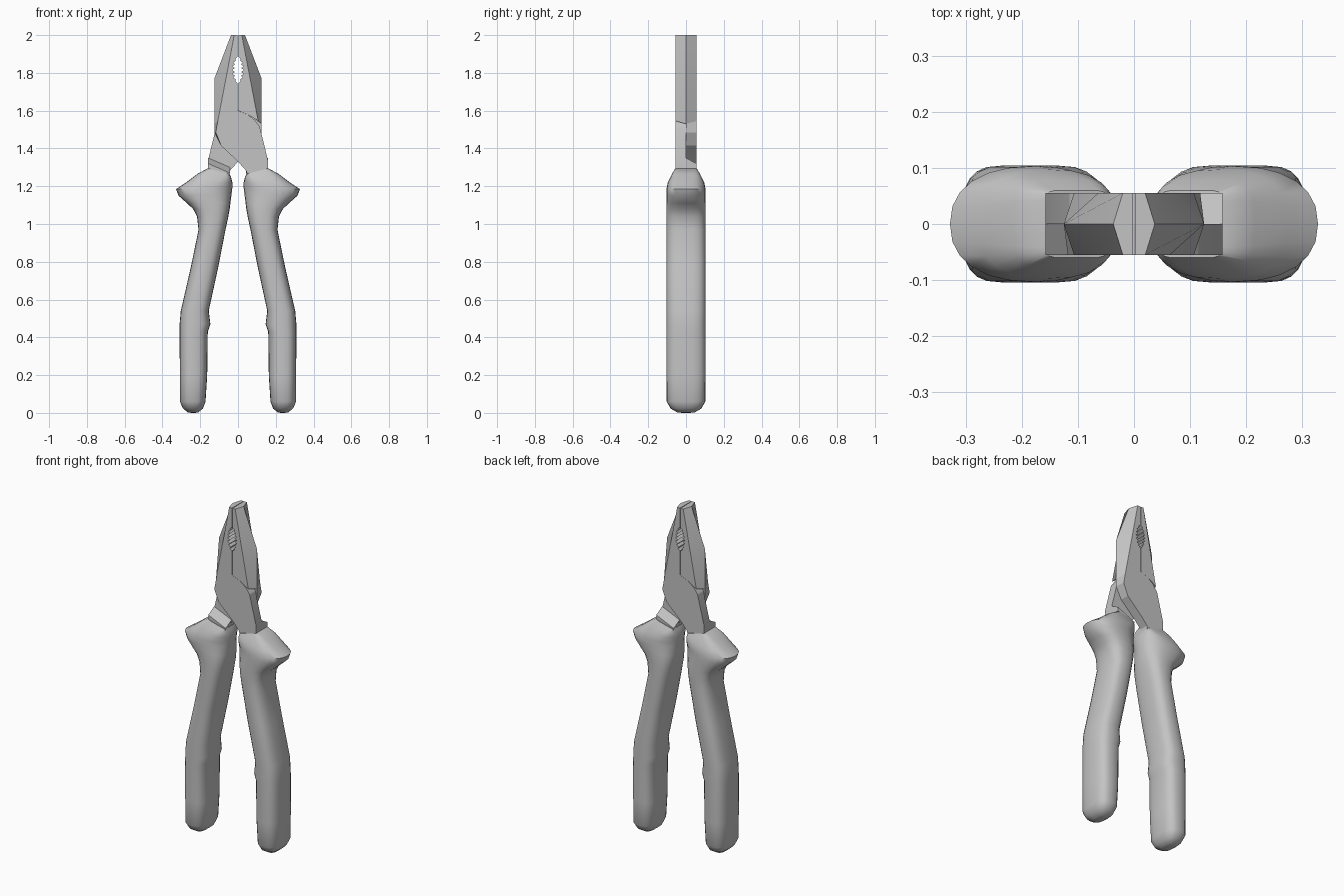
import bpy, bmesh, math

cube = bpy.data.objects.get("Cube")
if cube:
    bpy.data.objects.remove(cube, do_unlink=True)

grey = bpy.data.materials.new("plain_grey")
grey.use_nodes = True
grey.diffuse_color = (0.55, 0.55, 0.55, 1)
grey.node_tree.nodes["Principled BSDF"].inputs["Base Color"].default_value = (0.55, 0.55, 0.55, 1)


def loft(name, rings, angle):
    """Skin a list of equal-length rings and cap both ends."""
    bm = bmesh.new()
    loops = [[bm.verts.new(p) for p in ring] for ring in rings]
    n = len(loops[0])
    for a, b in zip(loops, loops[1:]):
        for i in range(n):
            j = (i + 1) % n
            bm.faces.new((a[i], a[j], b[j], b[i]))
    bm.faces.new(loops[0])
    bm.faces.new(loops[-1])
    bmesh.ops.recalc_face_normals(bm, faces=bm.faces)
    mesh = bpy.data.meshes.new(name)
    bm.to_mesh(mesh)
    bm.free()
    mesh.materials.append(grey)
    ob = bpy.data.objects.new(name, mesh)
    bpy.context.collection.objects.link(ob)
    bpy.ops.object.select_all(action='DESELECT')
    ob.select_set(True)
    bpy.context.view_layer.objects.active = ob
    bpy.ops.object.shade_smooth_by_angle(angle=math.radians(angle))
    return ob


def at_y(y, pts):
    return [(x, y, z) for x, z in pts]


T = 0.055   # half thickness of the head

# Jaw: ridged outer side, toothed opening on the inner side
teeth = []
STEPS = 14
for i in range(STEPS + 1):
    t = i / STEPS
    reach = 0.03 * math.sin(math.pi * t) ** 0.6 * (1 if i % 2 else 0.5)
    teeth.append((-0.002 - reach, 1.885 - 0.14 * t))
seat = [(-0.002, 1.60), (-0.05, 1.58), (-0.085, 1.56)]
ridge = seat + [(-0.125, 1.53), (-0.125, 1.77), (-0.037, 2)] + [(-0.002, 2)] + teeth
flat = seat + [(-0.107, 1.545), (-0.064, 1.77), (-0.02, 2)] + [(-0.002, 2)] + teeth
jaw = loft("jaw_right", [at_y(-T, flat), at_y(0, ridge), at_y(T, flat)], 20)

# Half-thickness pivot plate crossing over to the opposite handle
right_edge = [(0.05, 1.58), (0.09, 1.55), (0.115, 1.515), (0.158, 1.34),
              (0.158, 1.26), (0.05, 1.25), (0.045, 1.28), (0, 1.33), (-0.09, 1.415)]
front = seat + [(-0.107, 1.545), (-0.118, 1.485)]
back = seat + [(-0.125, 1.53), (-0.125, 1.485)]
plate = loft("pivot_plate_front",
             [at_y(-T, front + right_edge[::-1] + [(0, 1.60)]),
              at_y(0, back + right_edge[::-1] + [(0, 1.60)])], 20)

# Neck: sloped ledge back to full thickness
neck = loft("neck_left",
            [at_y(0, [(0.05, 1.24), (0.158, 1.24), (0.158, 1.35), (0.043, 1.30)]),
             at_y(T, [(0.05, 1.24), (0.158, 1.24), (0.158, 1.32), (0.043, 1.27)])], 20)

# Handle sections: inner x, outer x, inner z, outer z, half depth, squareness
sections = [
    (0.045, 0.160, 1.265, 1.295, 0.060, 7),
    (0.036, 0.215, 1.245, 1.265, 0.078, 4),
    (0.030, 0.275, 1.22, 1.22, 0.097, 2.6),
    (0.030, 0.328, 1.19, 1.185, 0.103, 2.3),
    (0.034, 0.315, 1.16, 1.15, 0.104, 2.3),
    (0.040, 0.270, 1.11, 1.11, 0.104, 2.5),
    (0.044, 0.238, 1.08, 1.08, 0.104, 2.6),
    (0.053, 0.217, 1.03, 1.04, 0.104, 2.7),
    (0.066, 0.209, 0.97, 0.97, 0.104, 2.7),
    (0.105, 0.250, 0.77, 0.77, 0.104, 2.8),
    (0.155, 0.303, 0.54, 0.54, 0.104, 2.8),
    (0.146, 0.309, 0.47, 0.47, 0.104, 2.8),
    (0.160, 0.309, 0.43, 0.43, 0.104, 2.8),
    (0.163, 0.308, 0.20, 0.20, 0.104, 2.8),
    (0.172, 0.307, 0.06, 0.06, 0.102, 2.8),
    (0.186, 0.293, 0.022, 0.025, 0.082, 2.6),
    (0.212, 0.265, 0.002, 0.002, 0.045, 2.3),
    (0.230, 0.245, 0.0, 0.0, 0.015, 2),
]
SIDES = 24


def section(x0, x1, z0, z1, depth, power):
    ring = []
    for i in range(SIDES):
        a = math.tau * i / SIDES
        c, s = math.cos(a), math.sin(a)
        u = math.copysign(abs(c) ** (2 / power), c)
        v = math.copysign(abs(s) ** (2 / power), s)
        f = (u + 1) / 2
        ring.append((x0 + (x1 - x0) * f, depth * v, z0 + (z1 - z0) * f))
    return ring


handle = loft("handle_left", [section(*s) for s in sections], 50)

# Second lever: the same parts turned half a circle about the vertical axis
for ob, name in ((jaw, "jaw_left"), (plate, "pivot_plate_back"),
                 (neck, "neck_right"), (handle, "handle_right")):
    twin = ob.copy()
    twin.name = name
    twin.rotation_euler.z = math.pi
    bpy.context.collection.objects.link(twin)
